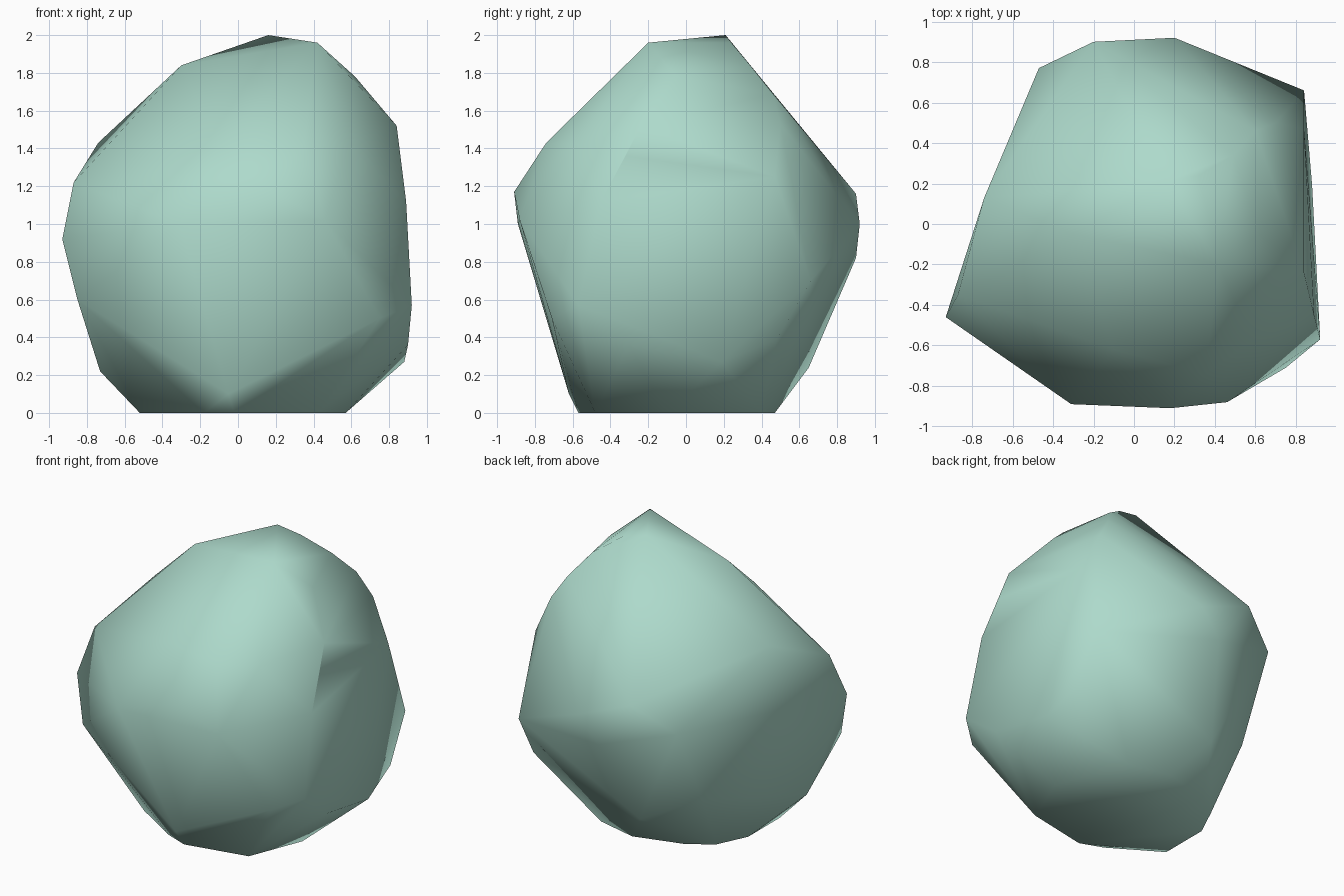
import bpy
import bmesh

# Remove the default cube only
default_cube = bpy.data.objects.get("Cube")
if default_cube:
    bpy.data.objects.remove(default_cube, do_unlink=True)


def make_material(name, colour):
    material = bpy.data.materials.new(name)
    material.use_nodes = True
    material.diffuse_color = colour
    shader = next(n for n in material.node_tree.nodes if n.type == "BSDF_PRINCIPLED")
    shader.inputs["Base Color"].default_value = colour
    return material


def make_boulder(name, corners, material):
    """Wrap a faceted stone tightly around its corner points."""
    bm = bmesh.new()
    for corner in corners:
        bm.verts.new(corner)
    result = bmesh.ops.convex_hull(bm, input=list(bm.verts))
    loose = {v for v in result["geom_interior"] + result["geom_unused"]
             if isinstance(v, bmesh.types.BMVert)}
    bmesh.ops.delete(bm, geom=list(loose), context="VERTS")
    bmesh.ops.recalc_face_normals(bm, faces=list(bm.faces))
    for face in bm.faces:
        face.smooth = True
    mesh = bpy.data.meshes.new(name)
    bm.to_mesh(mesh)
    bm.free()
    mesh.materials.append(material)
    stone = bpy.data.objects.new(name, mesh)
    bpy.context.scene.collection.objects.link(stone)
    return stone


# Flat footprint, resting on the ground
footprint = [(x, y, 0) for x, y in (
    (-.52, -.3), (-.18, -.51), (-.02, -.57), (.42, -.48), (.57, -.1),
    (.38, .4), (.09, .47), (-.26, .37), (-.42, .26), (-.52, .05))]

# Undercut flanks between the footprint and the belt
flanks = [
    (-.73, -.3, .22), (-.85, -.51, .6), (-.05, -.62, .1), (.75, -.71, .5),
    (.92, -.57, .57), (.9, -.3, .36), (.88, .19, .27), (.85, .48, .39),
    (-.1, .65, .24), (-.48, .5, .42)]

# Widest belt around the middle
belt = [
    (-.93, -.46, .92), (-.31, -.89, 1), (.18, -.91, 1.17), (.46, -.88, 1.02),
    (.89, -.45, 1.12), (.84, .66, .7), (.2, .92, 1), (.05, .9, .82),
    (-.2, .9, 1.16), (-.47, .77, .98)]

# Sloping shoulders
shoulders = [
    (-.87, -.35, 1.22), (-.74, .13, 1.43), (-.1, -.62, 1.42), (.35, -.74, 1.43),
    (.58, -.58, 1.42), (.86, -.32, 1.36), (.84, -.24, 1.52), (.84, .47, 1.25),
    (.7, .5, 1.53)]

# Off-centre crown and the ridge running down from it
crown = [
    (-.3, -.05, 1.84), (.16, .21, 2), (.42, -.2, 1.96), (.62, -.05, 1.78),
    (.32, .24, 1.96), (.49, .34, 1.84), (.6, .46, 1.69)]

pale_green = make_material("pale_green_stone", (.42, .7, .6, 1))
make_boulder("boulder", footprint + flanks + belt + shoulders + crown, pale_green)
